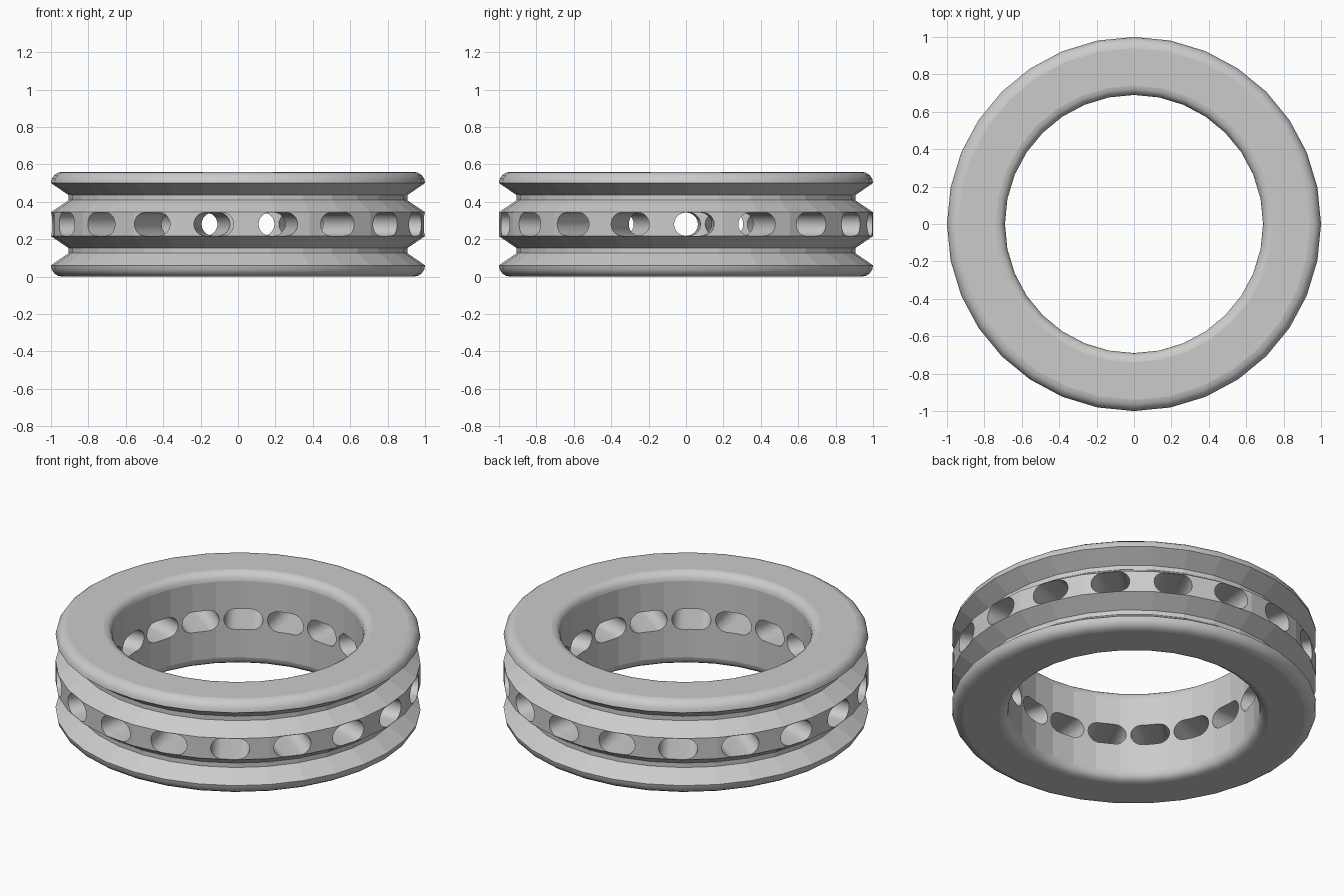
import bpy, bmesh, math
from mathutils import Matrix, Vector

if "Cube" in bpy.data.objects:
    bpy.data.objects.remove(bpy.data.objects["Cube"])

SEGMENTS = 32
MID = 0.28          # half height of the ring
HOLES = 18

grey = bpy.data.materials.new("light grey")
grey.diffuse_color = (0.6, 0.6, 0.6, 1)
grey.use_nodes = True
grey.node_tree.nodes["Principled BSDF"].inputs["Base Color"].default_value = grey.diffuse_color


def make_object(name, bm):
    bmesh.ops.recalc_face_normals(bm, faces=bm.faces)
    mesh = bpy.data.meshes.new(name)
    bm.to_mesh(mesh)
    bm.free()
    mesh.materials.append(grey)
    obj = bpy.data.objects.new(name, mesh)
    bpy.context.collection.objects.link(obj)
    return obj


def fillet(cr, cz, rad, start, end, steps=4):
    pts = []
    for i in range(steps + 1):
        a = math.radians(start + (end - start) * i / steps)
        pts.append((cr + rad * math.cos(a), cz + rad * math.sin(a)))
    return pts


# upper half profile (radius, height above the middle), outside to inside
upper = [(1.0, 0.064), (0.905, 0.128), (0.905, 0.155)]
outer_round = fillet(0.94, MID - 0.06, 0.06, 0, 90)
inner_round = fillet(0.74, MID - 0.05, 0.05, 90, 180)
upper += outer_round + inner_round
profile = upper + [(r, -z) for r, z in reversed(upper)]
n, h = len(profile), len(upper)
first, count = 3, len(outer_round)
rounded = set(range(first, first + count - 1))
rounded |= set(range(first + count, h - 1))
rounded |= {n - 2 - i for i in rounded}

# ring body, with only the rounded rims shaded smooth
bm = bmesh.new()
loops = []
for s in range(SEGMENTS):
    a = 2 * math.pi * s / SEGMENTS
    loops.append([bm.verts.new((r * math.cos(a), r * math.sin(a), z + MID))
                  for r, z in profile])
for s in range(SEGMENTS):
    p, q = loops[s], loops[(s + 1) % SEGMENTS]
    for i in range(n):
        j = (i + 1) % n
        f = bm.faces.new((p[i], q[i], q[j], p[j]))
        f.smooth = i in rounded
ring = make_object("grooved_ring", bm)

# slot cutters: rounded bars pointing outward
bm = bmesh.new()
rad, half = 0.062, 0.107
slot = fillet(half - rad, 0, rad, -90, 90, 12)
slot += [(-y, -z) for y, z in slot]
for k in range(HOLES):
    turn = Matrix.Rotation(math.radians(2.5 + 360 / HOLES * k), 3, 'Z')
    a, b = [[bm.verts.new(turn @ Vector((x, y, z + MID))) for y, z in slot]
            for x in (0.64, 1.1)]
    bm.faces.new(a)
    bm.faces.new(b)
    for i in range(len(slot)):
        j = (i + 1) % len(slot)
        bm.faces.new((a[i], a[j], b[j], b[i])).smooth = True
cutter = make_object("slot_cutter", bm)
cutter.hide_render = True

# cut the slots and keep the result
mod = ring.modifiers.new("slots", 'BOOLEAN')
mod.operation = 'DIFFERENCE'
mod.solver = 'EXACT'
mod.object = cutter
bpy.context.view_layer.objects.active = ring
ring.select_set(True)
bpy.ops.object.modifier_apply(modifier=mod.name)
bpy.data.objects.remove(cutter, do_unlink=True)
